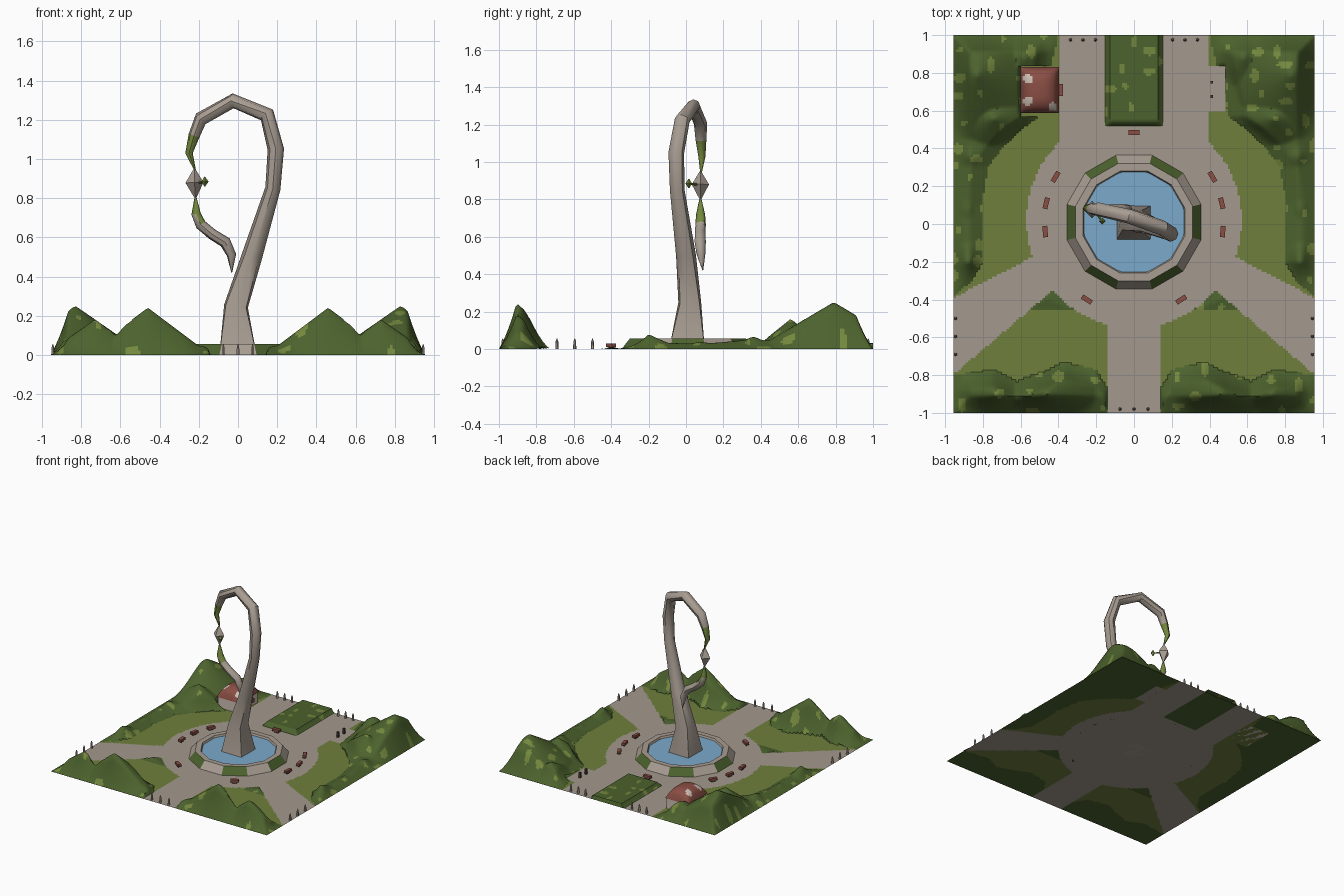
import bpy, bmesh, math, random
from mathutils import Vector, Matrix

if "Cube" in bpy.data.objects:
    bpy.data.objects.remove(bpy.data.objects["Cube"])
random.seed(4)
HX, HY = 0.955, 1.0


def material(name, *rgb):
    m = bpy.data.materials.new(name)
    m.use_nodes = True
    col = [(c / 255 / 12.92 if c < 11 else ((c / 255 + .055) / 1.055) ** 2.4) for c in rgb] + [1]
    m.diffuse_color = col
    m.node_tree.nodes["Principled BSDF"].inputs["Base Color"].default_value = col
    return m


PATH = material("paving", 163, 153, 142)
GRASS = material("grass", 111, 127, 60)
HEDGE = material("dark foliage", 76, 98, 45)
MOSS = material("light foliage", 116, 136, 62)
WATER = material("water", 124, 170, 203)
STONE = material("stone", 168, 157, 146)
BRICK = material("red brick", 138, 78, 68)
PALE = material("pale patches", 205, 190, 180)
DARK = material("dark metal", 70, 58, 54)


def finish(name, bm, mats, smooth=None):
    me = bpy.data.meshes.new(name)
    bm.to_mesh(me)
    bm.free()
    ob = bpy.data.objects.new(name, me)
    bpy.context.collection.objects.link(ob)
    for m in mats:
        me.materials.append(m)
    if smooth:
        bpy.ops.object.select_all(action='DESELECT')
        ob.select_set(True)
        bpy.context.view_layer.objects.active = ob
        bpy.ops.object.shade_smooth_by_angle(angle=math.radians(smooth))
    return ob


def box(name, loc, size, mat, turn=0):
    bm = bmesh.new()
    bmesh.ops.create_cube(bm, size=1, matrix=Matrix.Translation(loc)
                          @ Matrix.Rotation(turn, 4, 'Z') @ Matrix.Diagonal((*size, 1)))
    return finish(name, bm, [mat])


def along(t, pts):
    """Piecewise linear border through (t, value) pairs."""
    for (a, va), (b, vb) in zip(pts, pts[1:]):
        if a <= t <= b:
            return va + (vb - va) * (t - a) / (b - a)
    return pts[0][1] if t < pts[0][0] else pts[-1][1]


SIDE = [(-.39, .955), (-.3, .86), (-.2, .8), (.1, .81), (.3, .77), (.4, .7), (.5, .6), (.57, .5), (1, .4)]
FRONT = [(.14, -.87), (.2, -.77), (.37, -.73), (.5, -.79), (.62, -.83), (.75, -.77), (.955, -.8)]
# peaks: x, y, radius x, radius y, height
PEAKS = [(.46, -.9, .32, .26, .24), (.73, -.9, .26, .24, .18), (.83, .79, .36, .42, .25),
         (.74, .56, .25, .2, .16), (.58, .88, .2, .25, .13), (.88, .36, .16, .15, .07),
         (.88, .08, .16, .2, .06), (.88, -.2, .16, .18, .11)]


def is_path(x, y):
    a = abs(x)
    return (math.hypot(x, y - .02) < .57 or (y > 0 and a < .4) or (y < 0 and a < .145)
            or (a > .42 and -.35 - (a - .43) * .85 < y < -.17 - (a - .53) * .52)
            or (.39 < x < .48 and .6 < y < .83))


def height(x, y):
    a = abs(x)
    if a < .4 and y > .4:                       # central hedge
        d = min(.147 - a, y - .52)
        return max(0, min(1, d / .02)) * .03
    if -.5 < y < -.3 and not is_path(x, y):     # tips of the front lawns
        if a < .56 and y > -.45:
            return .2 * min(y + .45, math.hypot(x, y - .02) - .57, .08)
    if (-.6 < x < 0 and .57 < y < .83) or (0 < x < .48 and .57 < y < .84):
        return 0
    d = min(a - along(y, SIDE), 1) if y > -.4 else along(a, FRONT) - y
    if y < -.4 and a < .145:
        return 0
    d_edge = min(HX - a, HY - abs(y))
    if d <= 0:
        return 0
    top = .045
    for px, py, rx, ry, h in PEAKS:
        top = max(top, h * (1 - math.hypot((a - px) / rx, (y - py) / ry)))
    return min(1, d / .1 + .05) * min(1, max(0, d_edge) / .09) * top


# scattered light patches on the foliage
SPOTS = []
while len(SPOTS) < 190:
    p = (random.uniform(-HX, HX), random.uniform(-HY, HY), random.uniform(.014, .03), random.uniform(.7, 1.4))
    if all(math.hypot(p[0] - q[0], p[1] - q[1]) > .075 for q in SPOTS):
        SPOTS.append(p)


def spotted(x, y):
    return any(math.hypot((x - sx) * k, (y - sy) / k) < r for sx, sy, r, k in SPOTS)


def sheet(name, hills):
    nx, ny = 150, 158
    bm = bmesh.new()
    bmesh.ops.create_grid(bm, x_segments=nx, y_segments=ny, size=1,
                          matrix=Matrix.Diagonal((HX, HY, 1, 1)))
    gone = []
    for f in bm.faces:
        c = f.calc_center_median()
        hill = height(c.x, c.y) > 0
        if hills:
            f.material_index = int(spotted(c.x, c.y))
            if not hill:
                gone.append(f)
        else:
            f.material_index = 2 if hill else (0 if is_path(c.x, c.y) else 1)
    bmesh.ops.delete(bm, geom=gone, context='FACES')
    if hills:
        for v in bm.verts:
            v.co.z = .001 + height(v.co.x, v.co.y)
    return finish(name, bm, [HEDGE, MOSS] if hills else [PATH, GRASS, HEDGE], 50 if hills else None)


sheet("ground", False)
sheet("hills", True)

# fountain basin: sloped twelve-sided rim with planted panels on every other side
CY = .01
bm = bmesh.new()
rings = []
for r, z in [(.367, 0), (.322, .055), (.28, .055), (.27, .03)]:
    rings.append([bm.verts.new((r * math.cos(math.radians(15 + 30 * k)),
                                CY + r * math.sin(math.radians(15 + 30 * k)), z)) for k in range(12)])
panels = []
for i, (lo, hi) in enumerate(zip(rings, rings[1:])):
    for k in range(12):
        n = (k + 1) % 12
        f = bm.faces.new((lo[k], lo[n], hi[n], hi[k]))
        if i == 0 and k % 2:
            panels.append(f)
bmesh.ops.inset_individual(bm, faces=panels, thickness=.006)
for f in panels:
    f.material_index = 1
finish("fountain_rim", bm, [STONE, HEDGE])
bm = bmesh.new()
bmesh.ops.create_circle(bm, cap_ends=True, segments=32, radius=.272, matrix=Matrix.Translation((0, CY, .04)))
finish("fountain_water", bm, [WATER])


def tube(name, pts, sides, mats, rule=None, square=0, smooth=None):
    """Sweep a ring through (x, y, z, radius); the first ring may be squared."""
    bm = bmesh.new()
    pos = [Vector(p[:3]) for p in pts]
    rings = []
    for i, p in enumerate(pts):
        t = (pos[min(i + 1, len(pts) - 1)] - pos[max(i - 1, 0)]).normalized()
        if i == 0 and square:
            t = Vector((0, 0, 1))
        u = Vector((0, 1, 0))
        u = (u - t * u.dot(t)).normalized()
        v = u.cross(t)
        ring = []
        for k in range(sides):
            c, s = math.cos(math.tau * k / sides), math.sin(math.tau * k / sides)
            r = p[3] * (1 + max(0, square - i * square / 2) * (1 / max(abs(c), abs(s)) - 1))
            ring.append(bm.verts.new(pos[i] + u * c * r + v * s * r))
        rings.append(ring)
    for lo, hi in zip(rings, rings[1:]):
        for k in range(sides):
            n = (k + 1) % sides
            f = bm.faces.new((lo[k], lo[n], hi[n], hi[k]))
            if rule:
                f.material_index = int(rule(f.calc_center_median()))
    bm.faces.new(rings[0])
    bm.faces.new(rings[-1])
    bmesh.ops.recalc_face_normals(bm, faces=bm.faces)
    return finish(name, bm, mats, smooth)


# hooked column, hanging gem and curled tail
tube("hooked_column", [(0, .005, 0, .095), (-.01, .02, .25, .061), (.07, 0, .5, .053),
                       (.178, -.047, .85, .039), (.193, -.052, 1.05, .042), (.148, -.02, 1.225, .041),
                       (-.025, .04, 1.297, .038), (-.19, .078, 1.205, .036), (-.224, .08, 1.12, .029),
                       (-.25, .085, 1.03, .019), (-.218, .08, .94, .004)],
     8, [STONE, MOSS], lambda c: c.x < -.2 and c.z < 1.13, square=1, smooth=45)
tube("hanging_gem", [(-.222, .077, .95, .004), (-.222, .077, .88, .046), (-.217, .077, .8, .004)], 4, [STONE])
tube("small_bud", [(-.17, .015, .91, .002), (-.168, .015, .885, .018), (-.17, .015, .86, .002)], 4, [MOSS])
tube("bud_stem", [(-.2, .06, .88, .007), (-.17, .015, .885, .005)], 4, [MOSS])
tube("curled_tail", [(-.217, .077, .81, .004), (-.214, .078, .72, .024), (-.19, .078, .665, .028),
                     (-.13, .076, .615, .028), (-.065, .076, .575, .03), (-.033, .08, .51, .024),
                     (-.032, .09, .42, .002)],
     8, [STONE, MOSS], lambda c: c.z > .69, smooth=45)

# benches around the fountain, facing its centre
half = [(.415, .25), (.465, .11), (.47, -.04), (.25, -.4)]
for i, (x, y) in enumerate([(0, .485)] + half + [(-x, y) for x, y in half]):
    box(f"bench_{i}", (x, y, .02), (.06, .026, .018), BRICK, math.atan2(y, x) + math.pi / 2)
    box(f"bench_foot_{i}", (x, y, .006), (.035, .012, .012), DARK, math.atan2(y, x) + math.pi / 2)

# bollards closing each road
for i in (-1, 0, 1):
    spots = [(i * .075, -.98)]
    for s in (-1, 1):
        spots += [(s * (.27 + i * .065), .975), (s * .945, -.595 + i * .095)]
    for j, (x, y) in enumerate(spots):
        tube(f"bollard_{i + 1}_{j}", [(x, y, 0, .009), (x, y, .04, .007), (x, y, .055, .002)], 6, [STONE])

# small posts on the paved bay
for y in (.675, .75):
    box("bay_post", (.412, y, .022), (.014, .014, .044), DARK)

# cottage with a domed roof and pale patches
hx, hy = -.5, .71
box("cottage_walls", (hx, hy, .045), (.19, .23, .09), PALE)
box("cottage_porch", (hx + .112, hy, .06), (.026, .065, .03), BRICK)
box("cottage_door", (hx + .097, hy, .028), (.008, .045, .05), DARK)
bm = bmesh.new()
bmesh.ops.create_grid(bm, x_segments=16, y_segments=20, size=1, matrix=Matrix.Diagonal((.102, .122, 1, 1)))
for v in bm.verts:
    a, b = abs(v.co.x) / .102, abs(v.co.y) / .122
    v.co.z = .085 + .085 * math.sqrt(max(0, (1 - a ** 2.5) * (1 - b ** 3)))
for f in bm.faces:
    c = f.calc_center_median()
    f.material_index = int(any(math.hypot(c.x - px, c.y - py) < .024
                               for px, py in [(-.06, .06), (-.06, -.06), (.07, -.09)]))
roof = finish("cottage_roof", bm, [BRICK, PALE], 50)
roof.location = (hx, hy, 0)
